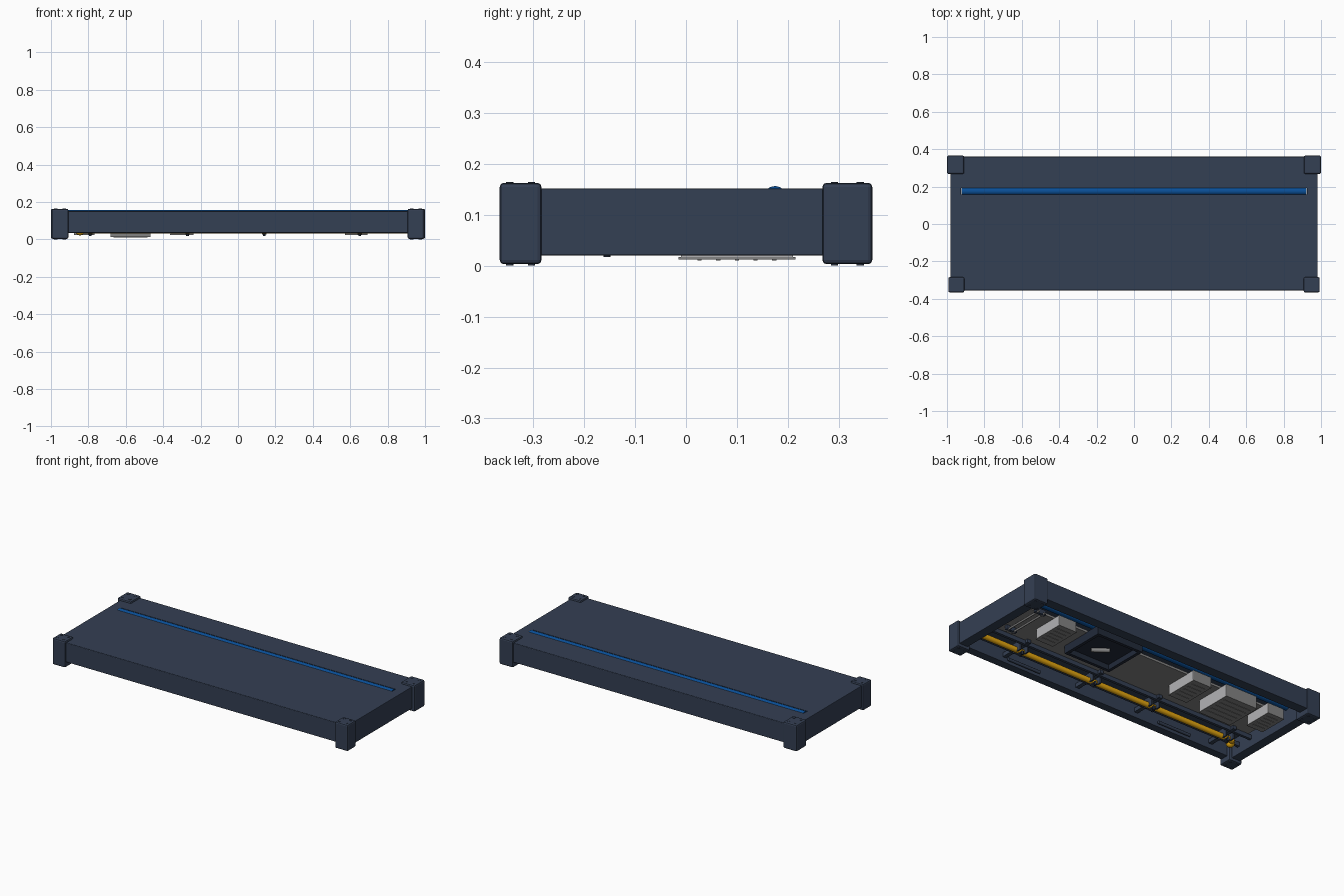
import bpy, bmesh, math
from mathutils import Vector

if "Cube" in bpy.data.objects:
    bpy.data.objects.remove(bpy.data.objects["Cube"])


def mat(name, r, g, b):
    m = bpy.data.materials.new(name)
    m.diffuse_color = (r, g, b, 1)
    m.use_nodes = True
    m.node_tree.nodes["Principled BSDF"].inputs["Base Color"].default_value = m.diffuse_color
    return m


NAVY = mat("navy steel", .034, .050, .087)
DARK = mat("dark navy", .016, .023, .042)
BLUE = mat("blue strip", .003, .078, .31)
YELLOW = mat("yellow pipe", .87, .43, .006)
GREY = mat("mid grey", .23, .23, .23)
LIGHT = mat("light grey", .45, .45, .46)


def finish(name, bm, m, bevel=0):
    me = bpy.data.meshes.new(name)
    bm.to_mesh(me)
    bm.free()
    ob = bpy.data.objects.new(name, me)
    bpy.context.collection.objects.link(ob)
    me.materials.append(m)
    if bevel:
        b = ob.modifiers.new("bevel", 'BEVEL')
        b.width, b.segments = bevel, 2
    return ob


def box(name, x0, x1, y0, y1, z0, z1, m, bevel=0):
    bm = bmesh.new()
    bmesh.ops.create_cube(bm, size=1)
    for v in bm.verts:
        v.co = Vector(((x0 + x1) / 2 + v.co.x * (x1 - x0),
                       (y0 + y1) / 2 + v.co.y * (y1 - y0),
                       (z0 + z1) / 2 + v.co.z * (z1 - z0)))
    return finish(name, bm, m, bevel)


def rod(name, p, q, r, m, n=16):
    p, q = Vector(p), Vector(q)
    bm = bmesh.new()
    bmesh.ops.create_cone(bm, cap_ends=True, segments=n, radius1=r, radius2=r, depth=(q - p).length)
    rot = (q - p).to_track_quat('Z', 'Y')
    for v in bm.verts:
        v.co = rot @ v.co + (p + q) / 2
    for f in bm.faces:
        f.smooth = len(f.verts) == 4
    return finish(name, bm, m)


# Deck running over the beams, with the long blue tube set into it
box("deck_front", -.927, .927, -.353, .158, .128, .152, NAVY)
box("deck_back", -.927, .927, .192, .358, .128, .152, NAVY)
rod("blue_strip", (-.922, .175, .134), (.922, .175, .134), .0225, BLUE, 24)

# Outer frame: long beams and deeper end rails
box("front_beam", -.93, .93, -.355, -.305, .035, .151, NAVY, .003)
box("back_beam", -.93, .93, .30, .36, .035, .151, NAVY, .003)
for s in (-1, 1):
    a, b = sorted((s * .924, s * .982))
    box("end_rail", a, b, -.33, .33, .02, .152, NAVY, .003)

# Corner blocks with bolt heads above and below
for s in (-1, 1):
    for n, x0, x1, y0, y1 in (("front", .907, .993, -.366, -.284), ("back", .908, 1.0, .268, .366)):
        a, b = sorted((s * x0, s * x1))
        box(n + "_corner_block", a, b, y0, y1, .003, .163, NAVY, .008)
        for u in (.24, .76):
            for w in (.24, .76):
                x, y = a + (b - a) * u, y0 + (y1 - y0) * w
                rod("corner_bolt", (x, y, 0), (x, y, .165), .007, NAVY, 12)

# Grey service plate under the deck
box("service_plate", -.9, .9, -.14, .157, .086, .1, GREY)
for y in (-.225, -.125):
    box("inner_rail", -.92, .92, y - .008, y + .008, .06, .085, NAVY)

# Equipment boxes: light end plates, grey bodies with slats below
for x0, x1, y0, y1, z in ((-.875, -.77, .03, .2, .022), (-.68, -.47, -.01, .21, .010),
                          (-.36, -.24, .01, .21, .022), (.575, .69, .01, .2, .022)):
    box("equipment_box", x0, x1, y0, y1, z + .004, .09, GREY)
    for x in (x0, x1):
        box("end_plate", x - .002, x + .002, y0, y1, z + .007, .088, LIGHT)
    box("equipment_cover", x0 - .003, x1 + .003, y0 - .005, y1 + .005, z + .002, z + .007, GREY)
    for i in range(5):
        y = y0 + (y1 - y0) * (i + 1) / 6
        box("cover_slat", x0 + .015, x1 - .015, y - .004, y + .004, z, z + .003, GREY)

# Open hatch frame with a small fitting inside
X0, X1, Y0, Y1 = .15, .46, -.03, .25
for a, b, c, d in ((X0, X1, Y0, Y0 + .018), (X0, X1, Y1 - .018, Y1),
                   (X0, X0 + .018, Y0, Y1), (X1 - .018, X1, Y0, Y1)):
    box("hatch_frame", a, b, c, d, .038, .09, DARK)
box("hatch_panel", X0 + .01, X1 - .01, Y0 + .01, Y1 - .01, .07, .084, DARK)
rod("hatch_handle", (.35, .06, .062), (.27, .12, .062), .012, GREY)

# Yellow pipe with end knob
rod("yellow_pipe", (-.84, -.178, .048), (.91, -.178, .048), .016, YELLOW)
rod("pipe_elbow", (-.835, -.178, .048), (-.845, -.205, .046), .016, YELLOW)
bm = bmesh.new()
bmesh.ops.create_uvsphere(bm, u_segments=16, v_segments=8, radius=.025)
for v in bm.verts:
    v.co += Vector((-.845, -.205, .046))
for f in bm.faces:
    f.smooth = True
finish("pipe_knob", bm, YELLOW)

# Pipe hangers with cross members and a low bolt
for x in (-.79, -.27, .14, .65):
    box("hanger_cross", x - .012, x + .012, -.31, -.1, .066, .09, NAVY)
    for s in (-.025, .025):
        box("hanger_plate", x + s - .004, x + s + .004, -.205, -.14, .034, .09, NAVY)
    box("hanger_clip", x - .012, x + .012, -.19, -.154, .026, .032, NAVY)
    rod("hanger_bolt", (x, -.155, .017), (x, -.155, .04), .007, DARK, 8)

# Slim conduits beside the front beam, and light bars at the right end
for x in (-.52, .53):
    rod("conduit", (x - .11, -.285, .05), (x + .11, -.285, .05), .009, NAVY, 12)
for x in (.79, .83):
    rod("cross_bar", (x, -.08, .065), (x, .2, .065), .006, GREY, 10)
for y in (-.06, .18):
    box("bar_mount", .775, .845, y - .008, y + .008, .06, .09, NAVY)
